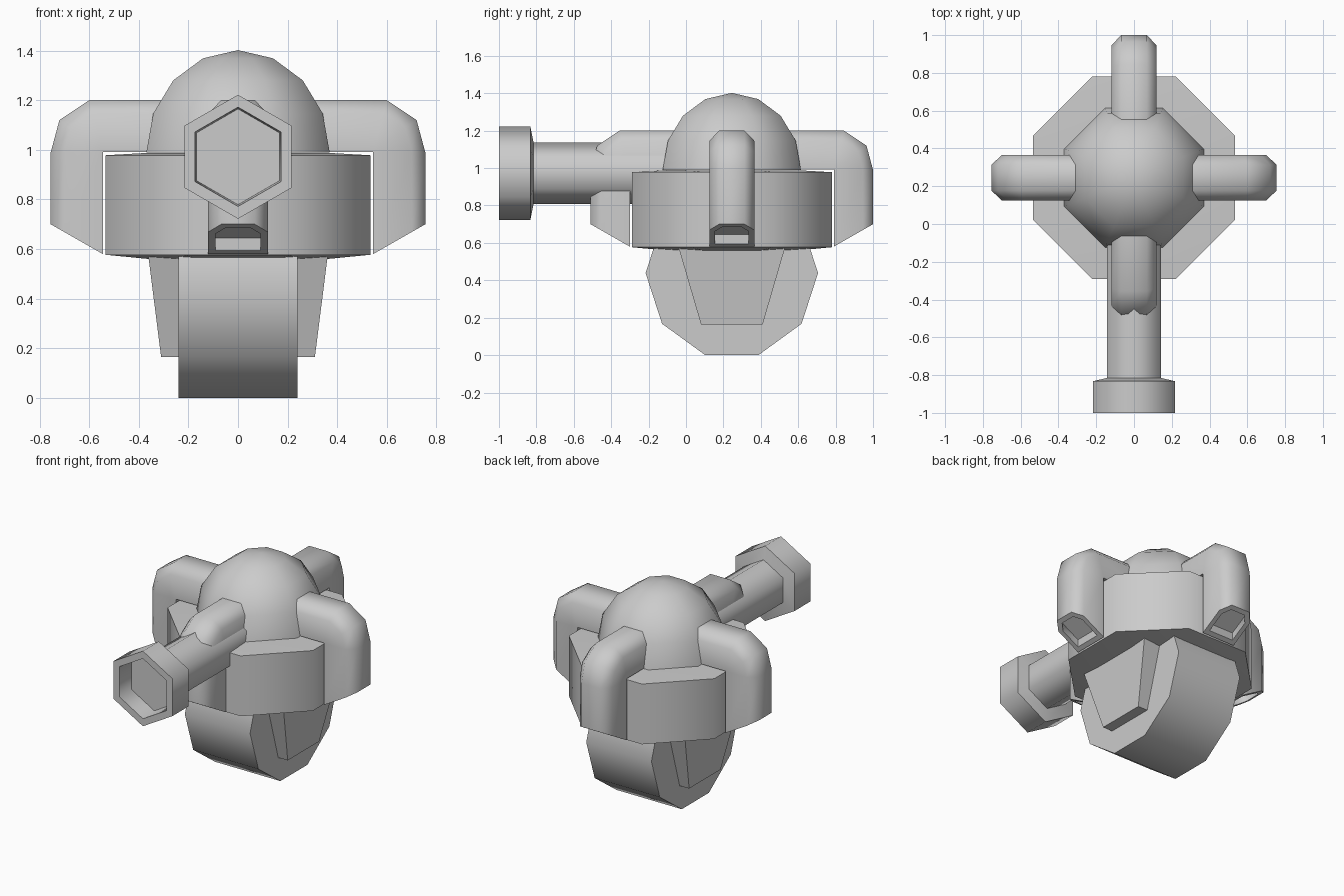
import bpy, bmesh, math

if "Cube" in bpy.data.objects:
    bpy.data.objects.remove(bpy.data.objects["Cube"])

CY = 0.245  # body axis in y


def finish(name, bm, smooth=50):
    bmesh.ops.remove_doubles(bm, verts=bm.verts, dist=1e-5)
    bmesh.ops.recalc_face_normals(bm, faces=bm.faces)
    me = bpy.data.meshes.new(name)
    bm.to_mesh(me)
    bm.free()
    ob = bpy.data.objects.new(name, me)
    bpy.context.collection.objects.link(ob)
    bpy.ops.object.select_all(action='DESELECT')
    ob.select_set(True)
    bpy.context.view_layer.objects.active = ob
    bpy.ops.object.shade_smooth_by_angle(angle=math.radians(smooth))
    return ob


def loft(name, rings, smooth=50):
    """Skin a series of equal-sized point rings and cap both ends."""
    bm = bmesh.new()
    vs = [[bm.verts.new(p) for p in r] for r in rings]
    n = len(vs[0])
    for a, b in zip(vs, vs[1:]):
        for i in range(n):
            j = (i + 1) % n
            bm.faces.new((a[i], a[j], b[j], b[i]))
    bm.faces.new(vs[0])
    bm.faces.new(vs[-1])
    return finish(name, bm, smooth)


def ngon(r, n, offset):
    return [(r * math.cos(offset + math.tau * i / n),
             r * math.sin(offset + math.tau * i / n)) for i in range(n)]


# Rear-facing drum under the body (ten-sided, axis along x)
drum = ngon(0.461, 10, 0)
loft("base_drum", [[(x, CY + a, 0.4386 + b) for a, b in drum] for x in (-0.24, 0.24)])

# Tapered block showing as a plate on each side of the drum
loft("side_bracket", [[(sx * hx, CY + sy * hy, z) for sx, sy in ((-1, -1), (1, -1), (1, 1), (-1, 1))]
                      for hx, hy, z in ((0.31, 0.165, 0.165), (0.365, 0.292, 0.6))], 20)

# Octagonal body with slightly sloped top and bottom
c8 = math.cos(math.pi / 8)
loft("body_ring", [[(a, CY + b, z) for a, b in ngon(r / c8, 8, math.pi / 8)]
                   for r, z in ((0.36, 0.56), (0.535, 0.577), (0.535, 0.978), (0.36, 0.988))])

# Low-poly dome
bm = bmesh.new()
prof = [[bm.verts.new((a, CY + b, 0.99 + 0.41 * math.sin(k * math.pi / 8)))
         for a, b in ngon(0.4 * math.cos(k * math.pi / 8), 8, math.pi / 8)] for k in range(4)]
tip = bm.verts.new((0, CY, 1.402))
for i in range(8):
    j = (i + 1) % 8
    for a, b in zip(prof, prof[1:]):
        bm.faces.new((a[i], a[j], b[j], b[i]))
    bm.faces.new((prof[-1][i], prof[-1][j], tip))
finish("dome", bm)

# Four bent exhaust pipes with slanted hollow ends
section = [(-0.12, 0), (0.12, 0), (0.12, 0.74), (0.068, 1), (-0.068, 1), (-0.12, 0.74)]
path = [((0.2, 0.992), (0.2, 1.2), 0), ((0.545, 0.992), (0.6, 1.2), 0),
        ((0.545, 0.992), (0.72, 1.12), 0), ((0.545, 0.992), (0.755, 0.99), 0),
        ((0.545, 0.58), (0.755, 0.70), 0), ((0.545, 0.58), (0.755, 0.70), 0.25),
        ((0.545, 0.63), (0.755, 0.75), 0.25)]


def pipe_ring(inner, outer, shrink):
    pts = []
    for w, t in section:
        t = 0.5 + (t - 0.5) * (1 - shrink)
        pts.append((inner[0] + (outer[0] - inner[0]) * t, w * (1 - shrink),
                    inner[1] + (outer[1] - inner[1]) * t))
    return pts


for k, side in enumerate(("right", "back", "left", "front")):
    pipe = loft("pipe_" + side, [pipe_ring(*p) for p in path])
    pipe.location = (0, CY, 0)
    pipe.rotation_euler[2] = k * math.pi / 2

# Hexagonal barrel with flanged, recessed muzzle
loft("barrel", [[(a, y, 0.972 + b) for a, b in ngon(r, 6, math.pi / 2)]
                for r, y in ((0.165, 0.0), (0.165, -0.815), (0.25, -0.832), (0.25, -1.0),
                             (0.2, -1.0), (0.193, -0.88))], 65)
